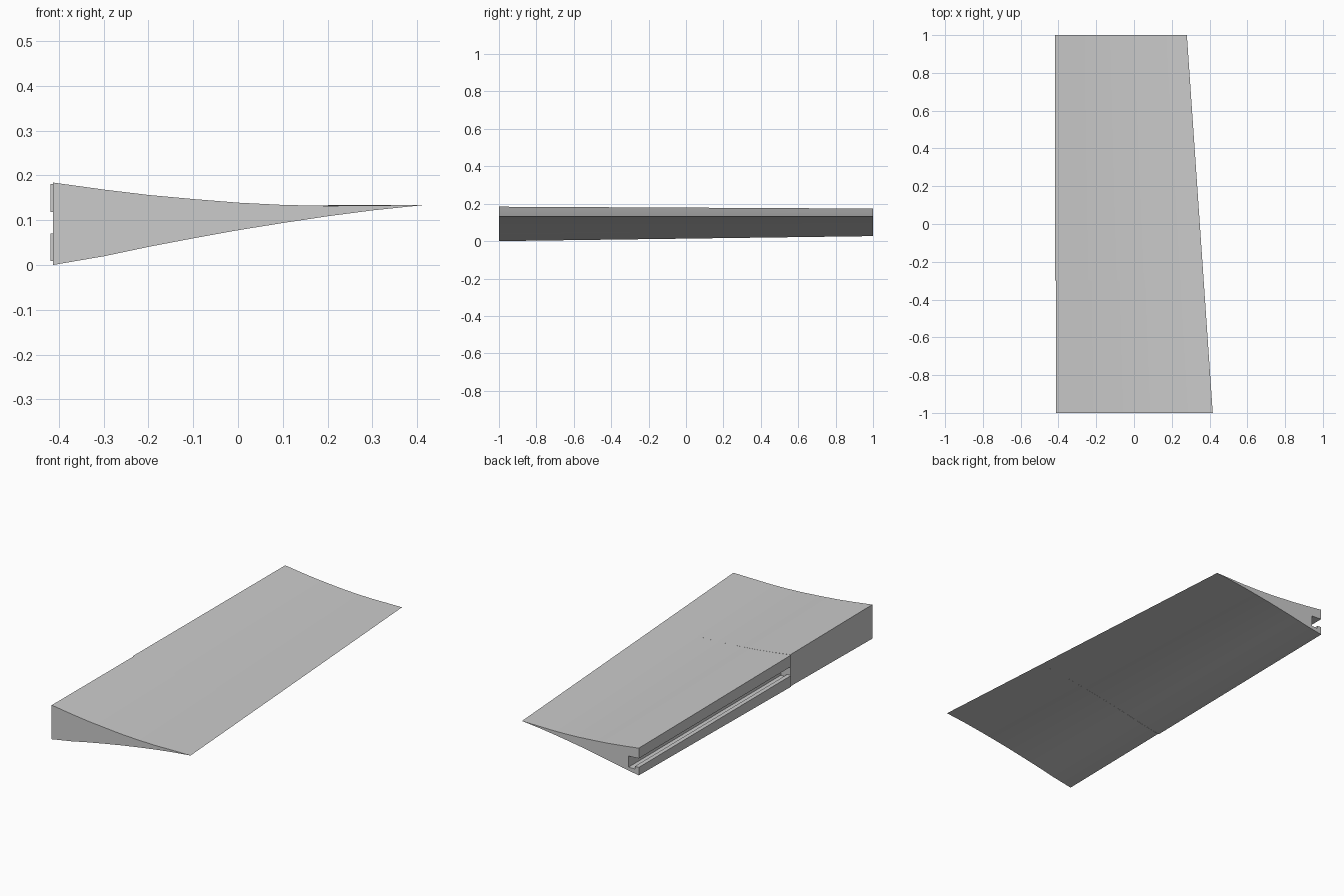
import bpy
import bmesh

cube = bpy.data.objects.get("Cube")
if cube:
    bpy.data.objects.remove(cube, do_unlink=True)

grey = bpy.data.materials.new("plain grey")
grey.use_nodes = True
colour = (0.6, 0.6, 0.6, 1)
grey.diffuse_color = colour
grey.node_tree.nodes["Principled BSDF"].inputs["Base Color"].default_value = colour


def loft(name, rings):
    """Skin a closed solid through matching rings of points."""
    bm = bmesh.new()
    loops = [[bm.verts.new(p) for p in ring] for ring in rings]
    n = len(loops[0])
    for a, b in zip(loops, loops[1:]):
        for i in range(n):
            j = (i + 1) % n
            bm.faces.new((a[i], a[j], b[j], b[i]))
    bm.faces.new(loops[0])
    bm.faces.new(loops[-1])
    bmesh.ops.recalc_face_normals(bm, faces=bm.faces)
    mesh = bpy.data.meshes.new(name)
    bm.to_mesh(mesh)
    bm.free()
    mesh.materials.append(grey)
    obj = bpy.data.objects.new(name, mesh)
    bpy.context.collection.objects.link(obj)
    return obj


# Blade section: chord fraction with upper and lower heights about the tip
TIP_Z = 0.134
FRACTIONS = [0, 0.14, 0.26, 0.38, 0.5, 0.62, 0.74, 0.86]
UPPER = [0.05, 0.034, 0.022, 0.013, 0.005, 0.0, -0.002, -0.001]
LOWER = [-0.134, -0.114, -0.093, -0.074, -0.056, -0.04, -0.025, -0.012]


def section(y, lead_x):
    t = (y + 1) / 2
    tip_x = 0.417 - 0.137 * t
    scale = 1 - 0.2 * t
    xs = [lead_x + f * (tip_x - lead_x) for f in FRACTIONS]
    top = [(x, y, TIP_Z + h * scale) for x, h in zip(xs, UPPER)]
    bottom = [(x, y, TIP_Z + h * scale) for x, h in zip(xs, LOWER)]
    return top + [(tip_x, y, TIP_Z)] + bottom[::-1]


# Tapered blade, its thick edge stepping out where the slot begins
STEP_Y = -0.3
blade = loft("tapered_blade", [section(-1, -0.413), section(STEP_Y, -0.413),
                               section(STEP_Y, -0.418), section(1, -0.418)])

# Slot along the thick edge, undercut behind the lower lip
slot = [(-0.45, 0.07), (-0.45, 0.12), (-0.357, 0.115),
        (-0.357, 0.055), (-0.395, 0.055), (-0.395, 0.07)]
cutter = loft("slot_cutter", [[(x, y, z) for x, z in slot] for y in (STEP_Y, 1.1)])
cutter.hide_render = True
cutter.hide_set(True)
cut = blade.modifiers.new("slot", "BOOLEAN")
cut.operation = "DIFFERENCE"
cut.solver = "EXACT"
cut.object = cutter

# Bake the cut, remove the helper and smooth the curved skins
bpy.context.view_layer.objects.active = blade
blade.select_set(True)
bpy.ops.object.modifier_apply(modifier=cut.name)
bpy.data.objects.remove(cutter, do_unlink=True)
bpy.ops.object.shade_smooth_by_angle(angle=0.5)
